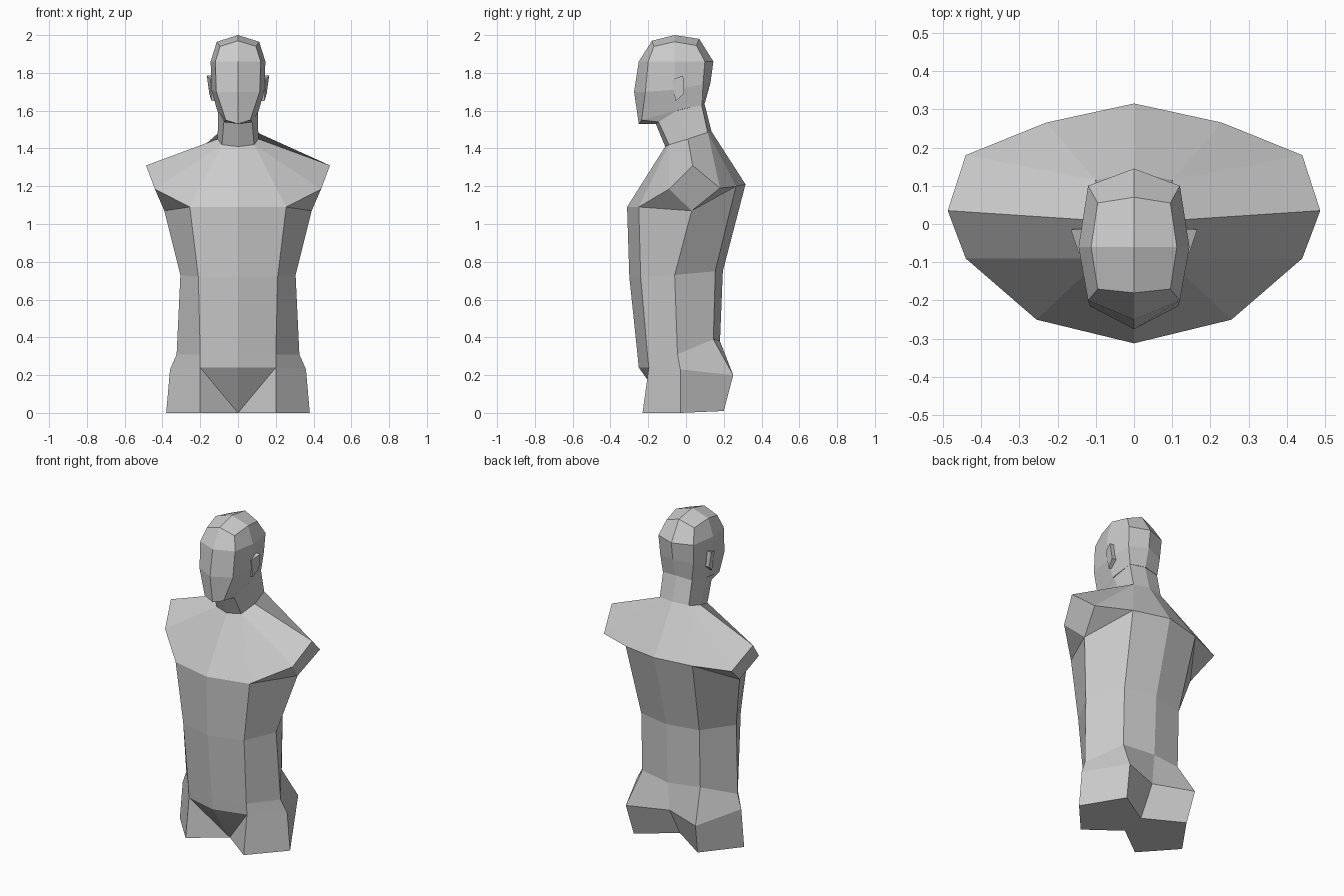
import bpy, bmesh

if "Cube" in bpy.data.objects:
    bpy.data.objects.remove(bpy.data.objects["Cube"])

def build(name, faces):
    """Mesh the +x half from faces given as points, weld, and mirror it."""
    bm = bmesh.new()
    for f in faces:
        pts = [p for i, p in enumerate(f) if p not in f[:i]]
        for sx in (1, -1):
            ring = pts if sx == 1 else pts[::-1]
            bm.faces.new([bm.verts.new((sx * x, y, z)) for x, y, z in ring])
    bmesh.ops.remove_doubles(bm, verts=bm.verts, dist=0.0005)
    bmesh.ops.recalc_face_normals(bm, faces=bm.faces)
    me = bpy.data.meshes.new(name)
    bm.to_mesh(me)
    bm.free()
    ob = bpy.data.objects.new(name, me)
    bpy.context.collection.objects.link(ob)
    return ob

def strip(a, b):
    """Quads between two half rings running front to back."""
    return [(a[i], a[i + 1], b[i + 1], b[i]) for i in range(len(a) - 1)]

# Half rings: front centre, front corner, side, back corner, back centre
crotch = [(0, -.08, 0), (.2, -.23, 0), (.38, -.03, 0), (.22, .2, .01), (0, .06, .02)]
hip = [(0, -.25, .24), (.2, -.197, .24), (.36, -.03, .23), (.24, .25, .2), (0, .16, .2)]
belt = [(0, -.257, .31), (.2, -.204, .31), (.325, -.045, .31), (.2, .145, .39), (0, .18, .38)]
waist = [(0, -.30, .72), (.21, -.24, .72), (.305, -.06, .73), (.2, .155, .75), (0, .195, .75)]
chest = [(0, -.312, 1.09), (.255, -.25, 1.09), (.39, .03, 1.07), (.23, .265, 1.2), (0, .315, 1.21)]
collar = [(0, -.11, 1.41), (.085, -.09, 1.42), (.108, .01, 1.45), (.1, .115, 1.485), (0, .135, 1.49)]
throat = [(0, -.16, 1.53), (.075, -.145, 1.54), (.105, -.05, 1.60), (.1, .083, 1.63), (0, .097, 1.64)]
arm_f, arm_top, arm_b = (.44, -.09, 1.185), (.487, .035, 1.31), (.44, .18, 1.19)

# Torso with leg stumps
torso = strip(crotch, hip)[1:] + strip(hip, belt) + strip(belt, waist) + strip(waist, chest)
torso += [(crotch[0], hip[1], hip[0]), (crotch[0], crotch[1], hip[1]), tuple(crotch)]
# Shoulders and closed arm openings
torso += [
    (chest[0], chest[1], collar[1], collar[0]),
    (chest[1], arm_f, collar[1]),
    (arm_f, arm_top, collar[2], collar[1]),
    (arm_top, arm_b, collar[3], collar[2]),
    (arm_b, chest[3], collar[3]),
    (chest[3], chest[4], collar[4], collar[3]),
    (chest[1], chest[2], arm_f),
    (chest[2], chest[3], arm_b),
    (arm_f, chest[2], arm_b, arm_top),
]
# Neck continues from the torso, up to the underside of the jaw
jaw = [(0, -.25, 1.53), (.065, -.235, 1.55), (.11, -.055, 1.60), (.1, .085, 1.63), (0, .1, 1.64)]
cheek = [(0, -.275, 1.70), (.115, -.215, 1.70), (.14, -.06, 1.71), (.115, .09, 1.74), (0, .13, 1.75)]
brow = [(0, -.25, 1.86), (.12, -.2, 1.86), (.145, -.06, 1.86), (.12, .1, 1.86), (0, .145, 1.86)]
crown = [(0, -.18, 1.97), (.095, -.17, 1.94), (.112, -.06, 1.965), (.095, .055, 1.945), (0, .07, 1.98)]
top = (0, -.06, 2.0)
build("torso_neck_and_head",
      torso + strip(collar, throat) + strip(throat, jaw) + strip(jaw, cheek)
      + strip(cheek, brow) + strip(brow, crown)
      + [(crown[0], crown[1], crown[2], top), (top, crown[2], crown[3], crown[4])])

# Ears: thin wedges standing off the head at the back
outer = [(.145, -.075, 1.765), (.165, -.015, 1.785), (.152, -.01, 1.69), (.14, -.055, 1.65)]
inner = [(.12, y, z) for x, y, z in outer]
build("ears", [tuple(outer), tuple(inner[::-1])] + strip(outer + outer[:1], inner + inner[:1]))
